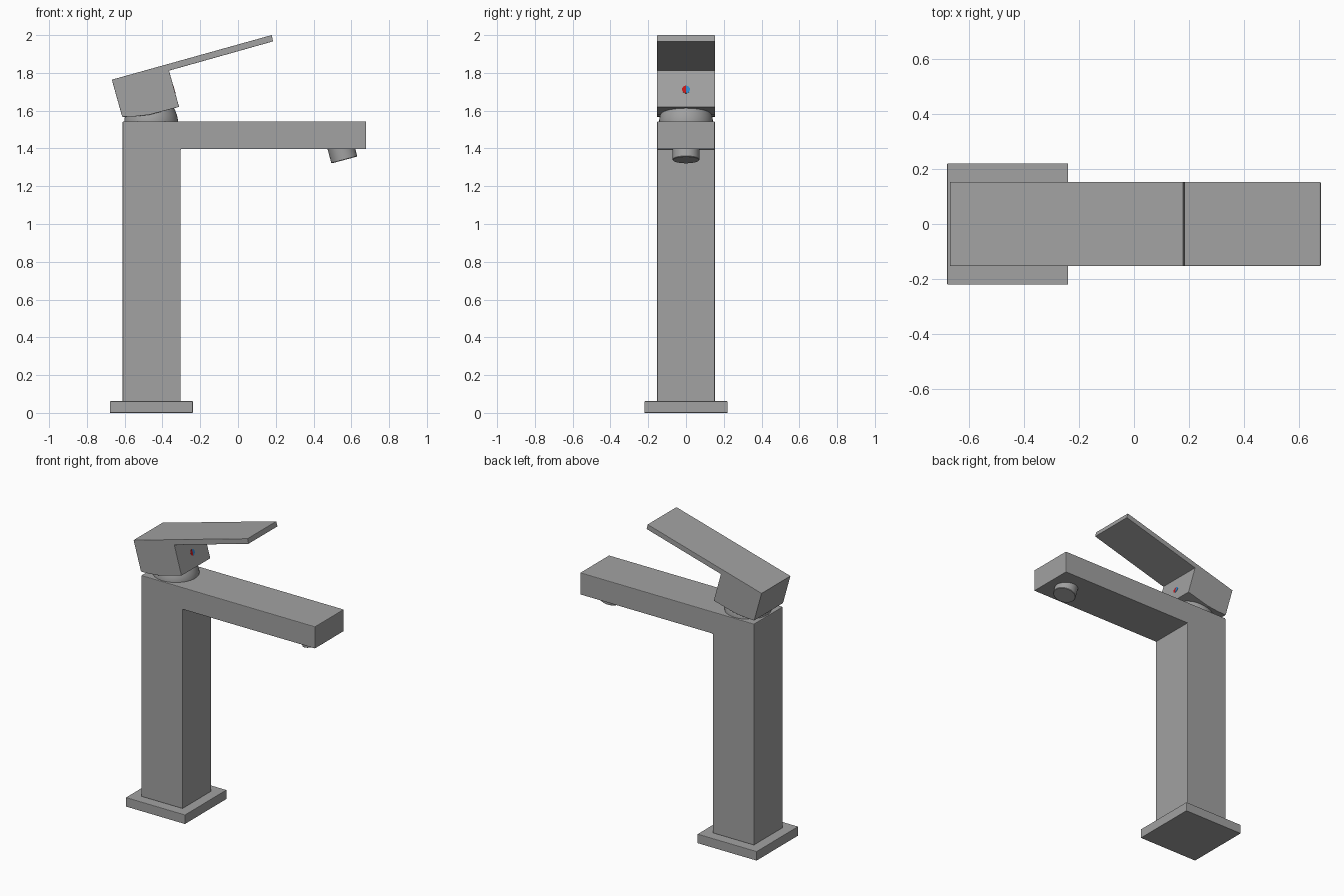
import bpy, bmesh, math
from mathutils import Matrix, Vector

if "Cube" in bpy.data.objects:
    bpy.data.objects.remove(bpy.data.objects["Cube"])

TILT = math.radians(15)
HALF = 0.153
METAL = (0.36, 0.36, 0.36, 1)


def finish(name, bm, bevel=0.0, smooth=False, color=METAL):
    bmesh.ops.recalc_face_normals(bm, faces=bm.faces[:])
    me = bpy.data.meshes.new(name)
    bm.to_mesh(me)
    bm.free()
    ob = bpy.data.objects.new(name, me)
    bpy.context.collection.objects.link(ob)
    if bevel:
        mod = ob.modifiers.new("soft_edges", 'BEVEL')
        mod.width, mod.segments = bevel, 2
        mod.limit_method, mod.angle_limit = 'ANGLE', math.radians(40)
    if smooth:
        bpy.ops.object.select_all(action='DESELECT')
        ob.select_set(True)
        bpy.context.view_layer.objects.active = ob
        bpy.ops.object.shade_smooth_by_angle(angle=math.radians(35))
    key = "paint_%.2f_%.2f_%.2f" % color[:3]
    mat = bpy.data.materials.get(key) or bpy.data.materials.new(key)
    mat.diffuse_color = color
    mat.use_nodes = True
    mat.node_tree.nodes["Principled BSDF"].inputs["Base Color"].default_value = mat.diffuse_color
    me.materials.append(mat)
    return ob


def extrude_xz(name, points, half, bevel):
    """Side profile in XZ, extruded symmetrically along Y."""
    bm = bmesh.new()
    face = bm.faces.new([bm.verts.new((x, -half, z)) for x, z in points])
    ext = bmesh.ops.extrude_face_region(bm, geom=[face])
    verts = [v for v in ext['geom'] if isinstance(v, bmesh.types.BMVert)]
    bmesh.ops.translate(bm, verts=verts, vec=(0, 2 * half, 0))
    return finish(name, bm, bevel)


def lathe(name, profile, matrix, steps=48):
    """Radius/height profile spun around Z, then placed by matrix."""
    bm = bmesh.new()
    verts = [bm.verts.new((r, 0, z)) for r, z in profile]
    edges = [bm.edges.new(p) for p in zip(verts, verts[1:])]
    bmesh.ops.spin(bm, geom=verts + edges, cent=(0, 0, 0), axis=(0, 0, 1),
                   angle=2 * math.pi, steps=steps)
    bmesh.ops.remove_doubles(bm, verts=bm.verts[:], dist=1e-5)
    bmesh.ops.transform(bm, matrix=matrix, verts=bm.verts[:])
    return finish(name, bm, smooth=True)


# Square foot plate
extrude_xz("base_plate", [(-0.678, 0), (-0.239, 0), (-0.239, 0.062), (-0.678, 0.062)], 0.22, 0.003)

# Column and spout in one L-shaped body
extrude_xz("column_and_spout", [(-0.611, 0.06), (-0.304, 0.06), (-0.304, 1.396),
                                (0.678, 1.396), (0.678, 1.543), (-0.611, 1.543)], HALF, 0.004)

# Domed pivot under the handle
lathe("handle_pivot", [(0, 1.53), (0.142, 1.53), (0.142, 1.552), (0.137, 1.575),
                       (0.128, 1.6), (0.115, 1.625), (0, 1.64)],
      Matrix.Translation((-0.46, 0, 0)))

# Lever: tilted block with rounded underside and a thin flat handle
extrude_xz("lever", [(-0.668, 1.764), (-0.613, 1.567), (-0.55, 1.569), (-0.47, 1.578),
                     (-0.312, 1.62), (-0.365, 1.812), (0.186, 1.967), (0.178, 2.0)],
           HALF, 0.002)

# Tilted aerator with a flat outlet
lathe("aerator", [(0, 0), (0.068, 0), (0.071, 0.003), (0.071, 0.1), (0, 0.1)],
      Matrix.Translation((0.563, 0, 1.339)) @ Matrix.Rotation(-TILT, 4, 'Y'))

# Hot and cold half discs on the front face of the lever block
normal = Vector((math.cos(TILT), 0, math.sin(TILT)))
up = Vector((-math.sin(TILT), 0, math.cos(TILT)))
centre = Vector((-0.3375, 0, 1.712)) + normal * 0.0015
for name, side, color in (("hot_mark", -1, (0.55, 0.01, 0.01, 1)),
                          ("cold_mark", 1, (0.03, 0.25, 0.6, 1))):
    bm = bmesh.new()
    ring = []
    for i in range(17):
        a = math.pi * i / 16
        ring.append(bm.verts.new(centre + up * 0.021 * math.cos(a)
                                 + Vector((0, side * 0.021 * math.sin(a), 0))))
    face = bm.faces.new(ring)
    ext = bmesh.ops.extrude_face_region(bm, geom=[face])
    back = [v for v in ext['geom'] if isinstance(v, bmesh.types.BMVert)]
    bmesh.ops.translate(bm, verts=back, vec=normal * -0.006)
    finish(name, bm, color=color)
